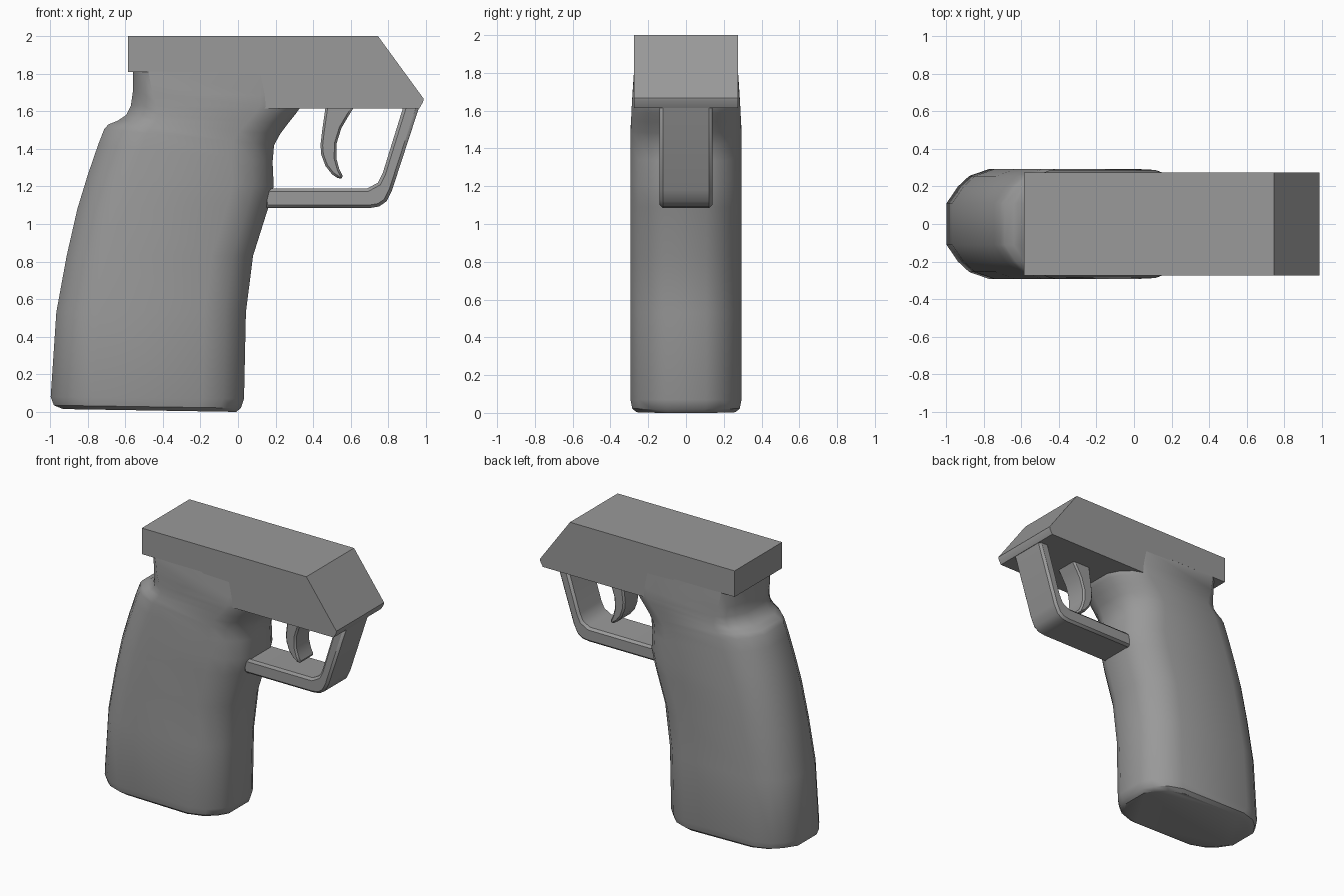
import bpy, bmesh
from math import radians

# Dark grey finish shared by all parts
dark = bpy.data.materials.new("dark_grey")
dark.diffuse_color = (0.32, 0.32, 0.32, 1)


def finish(name, bm, bevel=0.0, angle=35):
    bmesh.ops.recalc_face_normals(bm, faces=bm.faces)
    mesh = bpy.data.meshes.new(name)
    bm.to_mesh(mesh)
    bm.free()
    mesh.materials.append(dark)
    ob = bpy.data.objects.new(name, mesh)
    bpy.context.collection.objects.link(ob)
    if bevel:
        mod = ob.modifiers.new("edge_bevel", 'BEVEL')
        mod.width = bevel
        mod.segments = 1
        mod.limit_method = 'ANGLE'
        mod.angle_limit = 0.7
    bpy.ops.object.select_all(action='DESELECT')
    ob.select_set(True)
    bpy.context.view_layer.objects.active = ob
    bpy.ops.object.shade_smooth_by_angle(angle=radians(angle))
    return ob


def extrude_profile(name, pts, half, bevel=0.0):
    """Side profile in x/z, extruded symmetrically along y."""
    bm = bmesh.new()
    face = bm.faces.new([bm.verts.new((x, -half, z)) for x, z in pts])
    geom = bmesh.ops.extrude_face_region(bm, geom=[face])["geom"]
    moved = [v for v in geom if isinstance(v, bmesh.types.BMVert)]
    bmesh.ops.translate(bm, verts=moved, vec=(0, 2 * half, 0))
    return finish(name, bm, bevel)


# Grip: rings of (back x, back z, front x, front z, half width, corner scale)
rings = [
    (-0.93, 0.015, -0.01, 0.0, 0.262, 0.95),
    (-0.98, 0.035, 0.015, 0.02, 0.285, 1),
    (-0.997, 0.08, 0.032, 0.07, 0.294, 1),
    (-0.967, 0.53, 0.042, 0.53, 0.294, 1),
    (-0.912, 0.83, 0.08, 0.83, 0.294, 1),
    (-0.855, 1.08, 0.162, 1.09, 0.294, 1),
    (-0.80, 1.26, 0.19, 1.20, 0.294, 1),
    (-0.745, 1.42, 0.184, 1.33, 0.294, 1),
    (-0.712, 1.505, 0.192, 1.42, 0.294, 1),
    (-0.69, 1.53, 0.225, 1.48, 0.293, 1),
    (-0.64, 1.55, 0.27, 1.54, 0.291, 0.9),
    (-0.595, 1.58, 0.31, 1.59, 0.289, 0.75),
    (-0.57, 1.63, 0.335, 1.625, 0.287, 0.6),
    (-0.56, 1.70, 0.34, 1.68, 0.283, 0.45),
    (-0.56, 1.83, 0.34, 1.80, 0.274, 0.35),
]
# half section: distance in from back / front, width as fraction
back = [(0.0, 0.38), (0.06, 0.68), (0.12, 0.87), (0.23, 1.0)]
front = [(0.22, 1.0), (0.11, 0.86), (0.04, 0.62), (0.0, 0.36)]
bm = bmesh.new()
loops = []
for b, zb, f, zf, w, s in rings:
    half = [(b + d * s, k * w) for d, k in back] + [(f - d, k * w) for d, k in front]
    outline = half + [(x, -y) for x, y in reversed(half)]
    loops.append([bm.verts.new((x, y, zb + (zf - zb) * (x - b) / (f - b)))
                  for x, y in outline])
for lo, hi in zip(loops, loops[1:]):
    n = len(lo)
    for i in range(n):
        j = (i + 1) % n
        bm.faces.new((lo[i], lo[j], hi[j], hi[i]))
bm.faces.new(loops[0])
bm.faces.new(loops[-1])
finish("grip", bm)

# Upper body block with sloped nose
extrude_profile("upper_body", [
    (-0.585, 1.81), (-0.585, 2.0), (0.745, 2.0), (0.988, 1.667),
    (0.985, 1.65), (0.965, 1.615), (0.14, 1.615), (-0.1, 1.81)], 0.275)

# Trigger guard
extrude_profile("trigger_guard", [
    (0.14, 1.085), (0.70, 1.085), (0.75, 1.093), (0.79, 1.12), (0.82, 1.18),
    (0.97, 1.64), (0.885, 1.64), (0.77, 1.27), (0.745, 1.22), (0.69, 1.19),
    (0.14, 1.19)], 0.139, 0.016)

# Curved trigger
extrude_profile("trigger", [
    (0.47, 1.65), (0.447, 1.49), (0.439, 1.42), (0.443, 1.37), (0.465, 1.31),
    (0.50, 1.265), (0.54, 1.238), (0.562, 1.245), (0.54, 1.29), (0.523, 1.35),
    (0.525, 1.43), (0.55, 1.51), (0.585, 1.57), (0.635, 1.65)], 0.085, 0.012)
